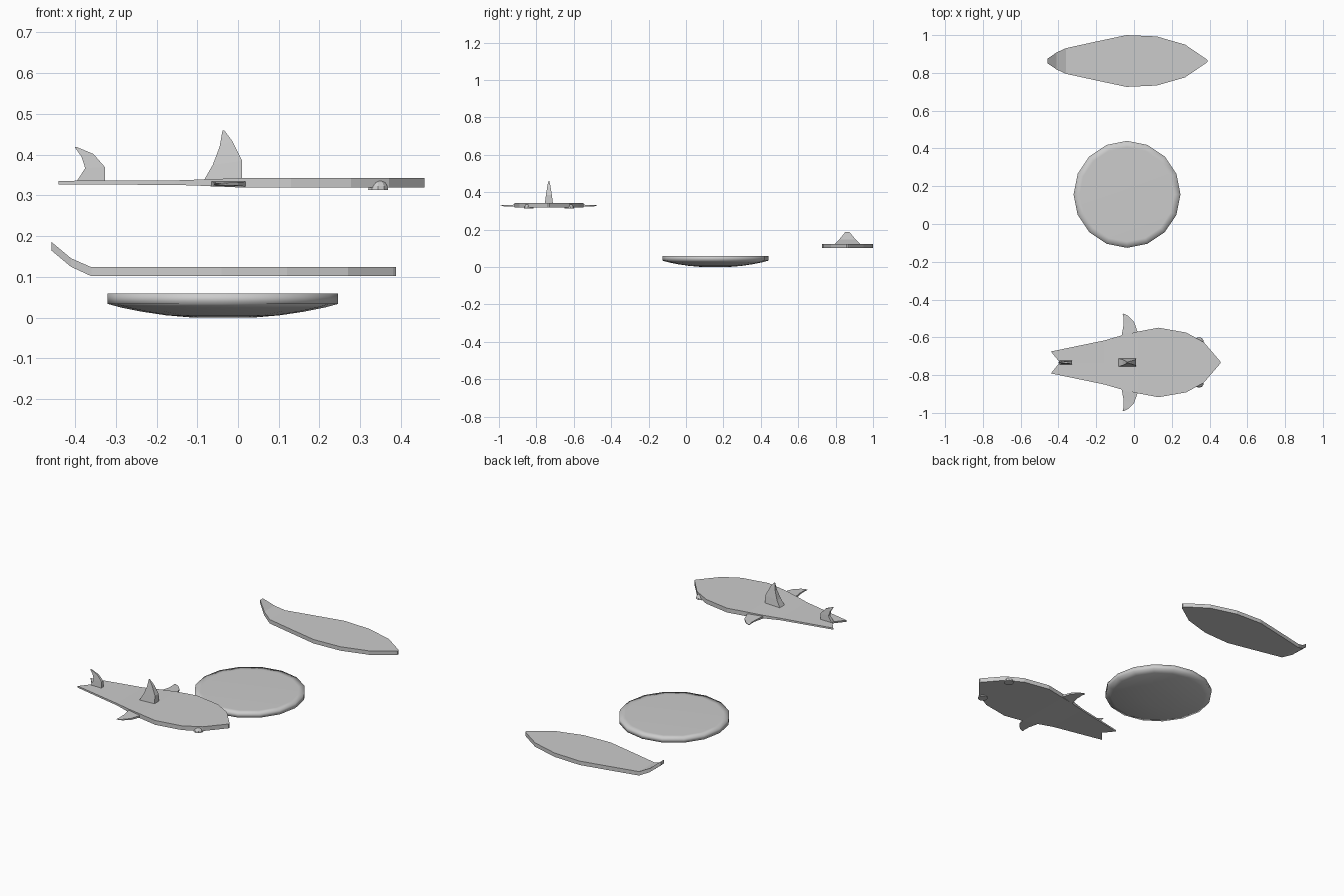
import bpy
import bmesh
from math import cos, sin, pi
from mathutils import Vector

default_cube = bpy.data.objects.get("Cube")
if default_cube:
    bpy.data.objects.remove(default_cube, do_unlink=True)

# One plain grey for everything
GREY = (0.6, 0.6, 0.6, 1.0)
grey_material = bpy.data.materials.new("plain grey")
grey_material.use_nodes = True
grey_material.diffuse_color = GREY
grey_material.node_tree.nodes["Principled BSDF"].inputs["Base Color"].default_value = GREY


def finish(name, mesh_builder, location, smooth=False):
    """Clean up the bmesh and turn it into a named grey object."""
    bmesh.ops.remove_doubles(mesh_builder, verts=mesh_builder.verts, dist=0.0001)
    bmesh.ops.recalc_face_normals(mesh_builder, faces=mesh_builder.faces)
    mesh = bpy.data.meshes.new(name)
    mesh_builder.to_mesh(mesh)
    mesh_builder.free()
    for polygon in mesh.polygons:
        polygon.use_smooth = smooth
    mesh.materials.append(grey_material)
    result = bpy.data.objects.new(name, mesh)
    result.location = location
    bpy.context.collection.objects.link(result)
    return result


def loft(name, rings, location, smooth=False):
    """Skin a row of equal, closed rings and cap both ends."""
    builder = bmesh.new()
    rows = [[builder.verts.new(point) for point in ring] for ring in rings]
    for lower, upper in zip(rows, rows[1:]):
        for i in range(len(lower)):
            j = (i + 1) % len(lower)
            builder.faces.new((lower[i], lower[j], upper[j], upper[i]))
    builder.faces.new(rows[0])
    builder.faces.new(rows[-1])
    return finish(name, builder, location, smooth)


def slab_ring(x, half, bottom, top, middle=None):
    """Cross-section of a flat board, with a centre line that can be notched."""
    centre = x if middle is None else middle
    return [(x, -half, bottom), (centre, 0, bottom), (x, half, bottom),
            (x, half, top), (centre, 0, top), (x, -half, top)]


def fin(name, rows, location, side=0):
    """Tapered fin from (lead, trail, half thickness) rows; upright when side is zero."""
    rings = []
    for lead, trail, thick in rows:
        ring = []
        for (along, out), offset in ((lead, -thick), (lead, thick),
                                     (trail, thick), (trail, -thick)):
            ring.append(Vector((along, out * side, offset)) if side
                        else Vector((along, offset, out)))
        rings.append(ring)
    return loft(name, rings, location)


# Surfboard with an upturned tip
BOTTOM, TOP = 0.102, 0.124
board = [slab_ring(-0.458, 0.012, 0.165, 0.186),
         slab_ring(-0.41, 0.045, 0.125, 0.146)]
for x, half in ((-0.36, 0.068), (-0.2, 0.103), (-0.04, 0.137), (0.12, 0.13),
                (0.27, 0.087), (0.38, 0.012)):
    board.append(slab_ring(x, half, BOTTOM, TOP))
board.append(slab_ring(0.388, 0.004, BOTTOM, TOP))
loft("surfboard", board, (0, 0.863, 0))

# Round saucer sled with a bowed underside
SIDES = 16
profile = [(0.07, 0), (0.14, 0.006), (0.2, 0.015), (0.25, 0.025),
           (0.283, 0.034), (0.283, 0.059), (0.25, 0.06)]
sled_rings = [[(r * cos(2 * pi * i / SIDES), r * sin(2 * pi * i / SIDES), z)
               for i in range(SIDES)] for r, z in profile]
loft("saucer_sled", sled_rings, (-0.037, 0.157, 0), smooth=True)

# Fish-shaped board: thin notched tail, thicker front, pointed nose
FISH = (0, -0.733, 0)
fish = [slab_ring(-0.44, 0.058, 0.327, 0.336, middle=-0.393),
        slab_ring(-0.155, 0.117, 0.326, 0.337)]
for x, half in ((-0.066, 0.143), (0.018, 0.163), (0.13, 0.184), (0.277, 0.158),
                (0.37, 0.107), (0.458, 0.004)):
    fish.append(slab_ring(x, half, 0.323 if x < 0 else 0.319, 0.34 if x < 0 else 0.343))
loft("fish_board", fish, FISH)

# Upright fins
fin("dorsal_fin", [((0.01, 0.335), (-0.085, 0.335), 0.022),
                   ((0.01, 0.385), (-0.062, 0.375), 0.016),
                   ((-0.015, 0.435), (-0.045, 0.42), 0.008),
                   ((-0.034, 0.46), (-0.038, 0.46), 0.002)], FISH)
fin("tail_fin", [((-0.327, 0.333), (-0.397, 0.333), 0.01),
                 ((-0.327, 0.37), (-0.375, 0.367), 0.008),
                 ((-0.355, 0.402), (-0.384, 0.395), 0.005),
                 ((-0.396, 0.419), (-0.401, 0.419), 0.002)], FISH)

# Side fins and eyes, mirrored
for label, side in (("left", 1), ("right", -1)):
    fin(label + "_side_fin", [((0.022, 0.14), (-0.068, 0.13), 0.006),
                              ((0.018, 0.165), (-0.064, 0.15), 0.006),
                              ((0.0, 0.216), (-0.055, 0.2), 0.004),
                              ((-0.03, 0.246), (-0.055, 0.235), 0.003),
                              ((-0.054, 0.258), (-0.06, 0.256), 0.001)],
        (FISH[0], FISH[1], 0.328), side)
    dome = bmesh.new()
    bmesh.ops.create_uvsphere(dome, u_segments=10, v_segments=8, radius=0.026)
    bmesh.ops.bisect_plane(dome, geom=dome.verts[:] + dome.edges[:] + dome.faces[:],
                           plane_co=(0, 0, 0), plane_no=(0, 0, 1), clear_inner=True)
    bmesh.ops.holes_fill(dome, edges=[e for e in dome.edges if e.is_boundary])
    finish(label + "_eye", dome, (0.344, FISH[1] + side * 0.108, 0.313), smooth=False)
